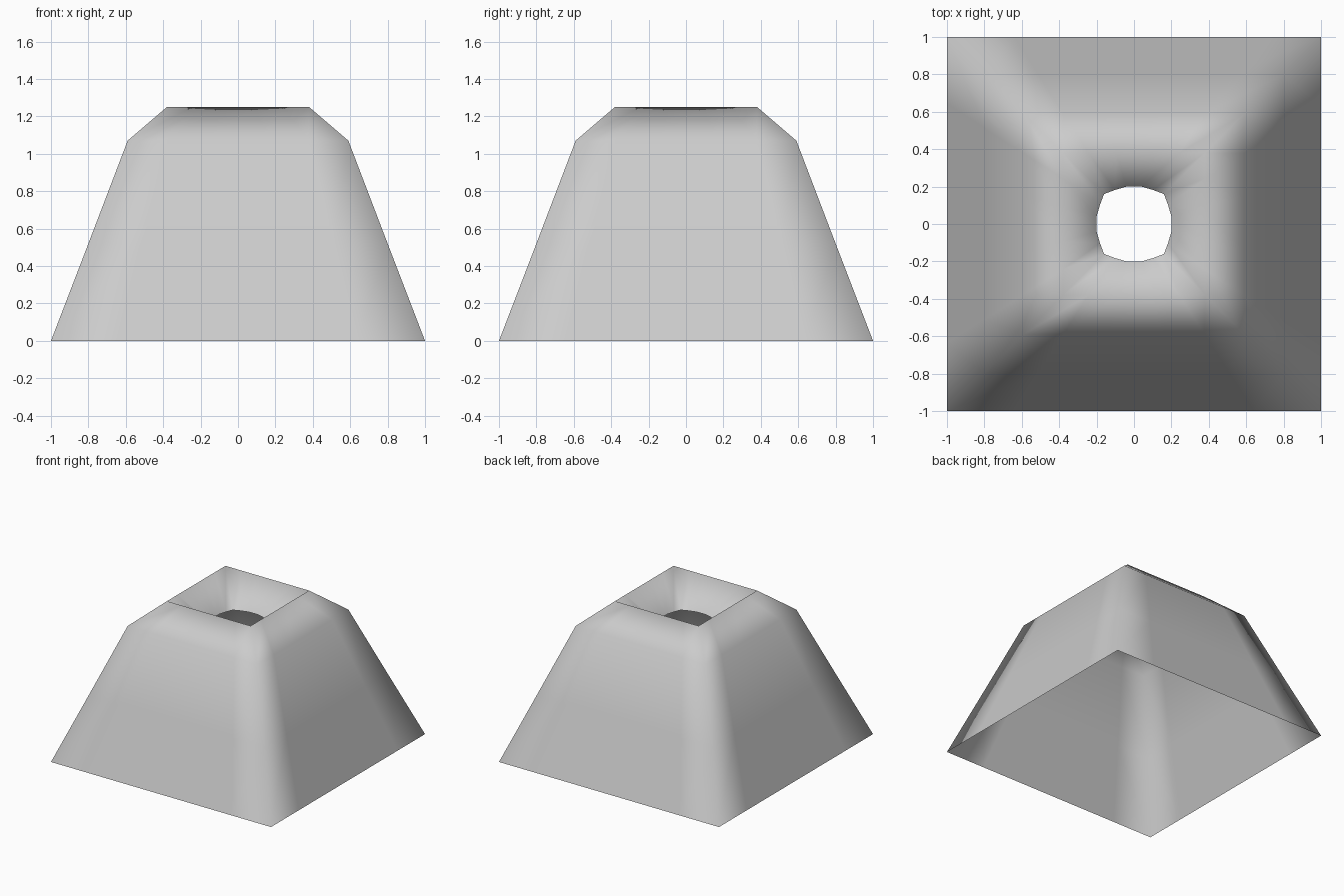
import bpy, bmesh

if "Cube" in bpy.data.objects:
    bpy.data.objects.remove(bpy.data.objects["Cube"])

# Profile of the open shell: (half width, height), from base up over the rim to the hole
PROFILE = [(1.0, 0.0), (0.80, 0.52), (0.59, 1.07), (0.38, 1.25)]
HOLE_Z = 1.03
STEPS = [-1.0, -0.64, -0.25, 0.25, 0.64]   # points along one side of a square ring


def rotate_quarter(x, y, n):
    for _ in range(n):
        x, y = -y, x
    return x, y


def make_ring(bm, half, z, rounded=False):
    ring = []
    for side in range(4):
        for t in STEPS:
            x, y = t * half, -half
            if rounded:                      # rounded hole outline
                x = t * 0.16
                y = -(0.20 if abs(t) < 0.3 else 0.182 if abs(t) < 0.9 else 0.16)
            x, y = rotate_quarter(x, y, side)
            ring.append(bm.verts.new((x, y, z)))
    return ring


# Square mound with a crater, open underneath
bm = bmesh.new()
rings = [make_ring(bm, h, z) for h, z in PROFILE]
rings.append(make_ring(bm, 0.2, HOLE_Z, rounded=True))
for low, high in zip(rings, rings[1:]):
    n = len(low)
    for i in range(n):
        j = (i + 1) % n
        bm.faces.new((low[i], low[j], high[j], high[i]))
for f in bm.faces:
    f.smooth = True

mesh = bpy.data.meshes.new("crater_mound")
bm.to_mesh(mesh)
bm.free()
mound = bpy.data.objects.new("crater_mound", mesh)
bpy.context.collection.objects.link(mound)
